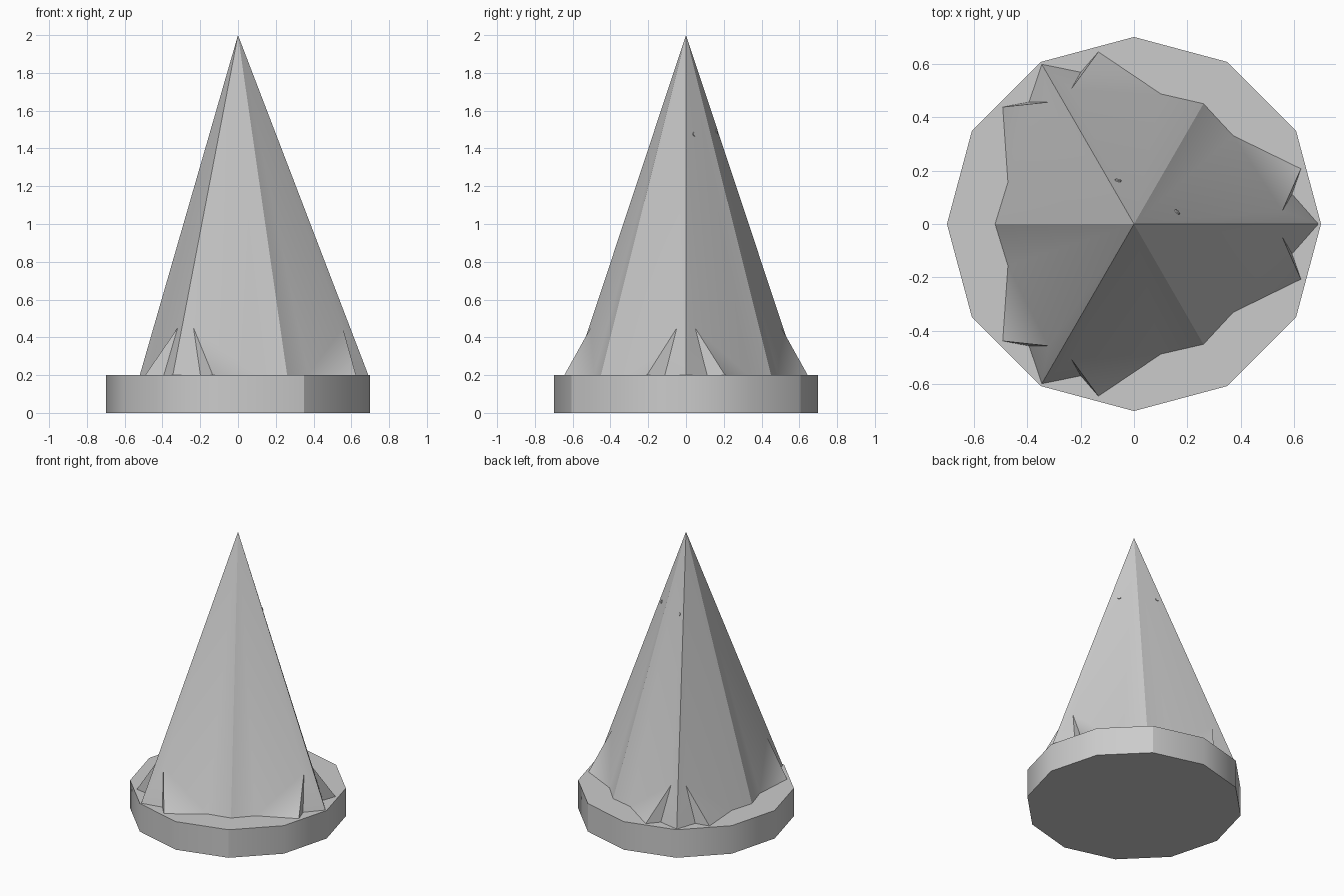
import bpy, bmesh
from math import radians, cos, sin
from mathutils import Vector

if "Cube" in bpy.data.objects:
    bpy.data.objects.remove(bpy.data.objects["Cube"])

grey = bpy.data.materials.new("plain grey")
grey.use_nodes = True
grey.diffuse_color = (0.6, 0.6, 0.6, 1)
grey.node_tree.nodes["Principled BSDF"].inputs["Base Color"].default_value = (0.6, 0.6, 0.6, 1)

FLOOR, TOP = 0.2, 2.0


def polar(r, degrees, z=FLOOR):
    a = radians(degrees)
    return Vector((r * cos(a), r * sin(a), z))


def finish(obj, angle):
    obj.data.materials.append(grey)
    bpy.ops.object.select_all(action="DESELECT")
    obj.select_set(True)
    bpy.context.view_layer.objects.active = obj
    bpy.ops.object.shade_smooth_by_angle(angle=radians(angle))


# Twelve-sided ground disc, with two hard corners on its rim
bpy.ops.mesh.primitive_cylinder_add(vertices=12, radius=0.7, depth=FLOOR,
                                    location=(0, 0, FLOOR / 2))
base = bpy.context.object
base.name = "base_disc"
finish(base, 31)
for e in base.data.edges:
    a, b = (base.data.vertices[i].co for i in e.vertices)
    if abs(a.z - b.z) > 0.1 and abs(a.x - 0.35) < 0.01:
        e.use_edge_sharp = True

# Tent skin: three long pole ridges, three short ridges, lifted flaps by each pole
bm = bmesh.new()
apex = Vector((0, 0, TOP))
for pole in (0, 120, 240):
    for side in (1, -1):
        foot = polar(0.69, pole)
        slit_foot = polar(0.602, pole + side * 10.7)
        slit_top = polar(0.557, pole + side * 5, 0.45)
        flap_tip = polar(0.658, pole + side * 18.3)
        bend = polar(0.497, pole + side * 41.7)
        ridge = polar(0.52, pole + side * 60)
        for pts in ((apex, foot, slit_top), (foot, slit_foot, slit_top),
                    (slit_top, slit_foot, flap_tip), (slit_top, flap_tip, bend),
                    (apex, slit_top, bend), (apex, bend, ridge)):
            bm.faces.new([bm.verts.new(p) for p in pts[::side]])
bmesh.ops.remove_doubles(bm, verts=bm.verts, dist=0.001)
bmesh.ops.recalc_face_normals(bm, faces=bm.faces)
mesh = bpy.data.meshes.new("tent_skin")
bm.to_mesh(mesh)
bm.free()
tent = bpy.data.objects.new("tent_skin", mesh)
bpy.context.collection.objects.link(tent)
finish(tent, 30)


# Small pins showing through two panels near the top
def pin(name, pole, ridge_angle, t, z):
    a, b = polar(0.69, pole), polar(0.52, ridge_angle)
    spot = apex.lerp(a.lerp(b, t), (TOP - z) / (TOP - FLOOR))
    normal = (a - apex).cross(b - apex).normalized()
    if normal.dot(spot - Vector((0, 0, spot.z))) < 0:
        normal = -normal
    bpy.ops.mesh.primitive_cylinder_add(vertices=8, radius=0.012, depth=0.012, location=spot,
                                        rotation=normal.to_track_quat("Z", "Y").to_euler())
    obj = bpy.context.object
    obj.name = name
    finish(obj, 30)


pin("left_pin", 0, 60, 0.33, 1.475)
pin("back_pin", 120, 60, 0.22, 1.49)
